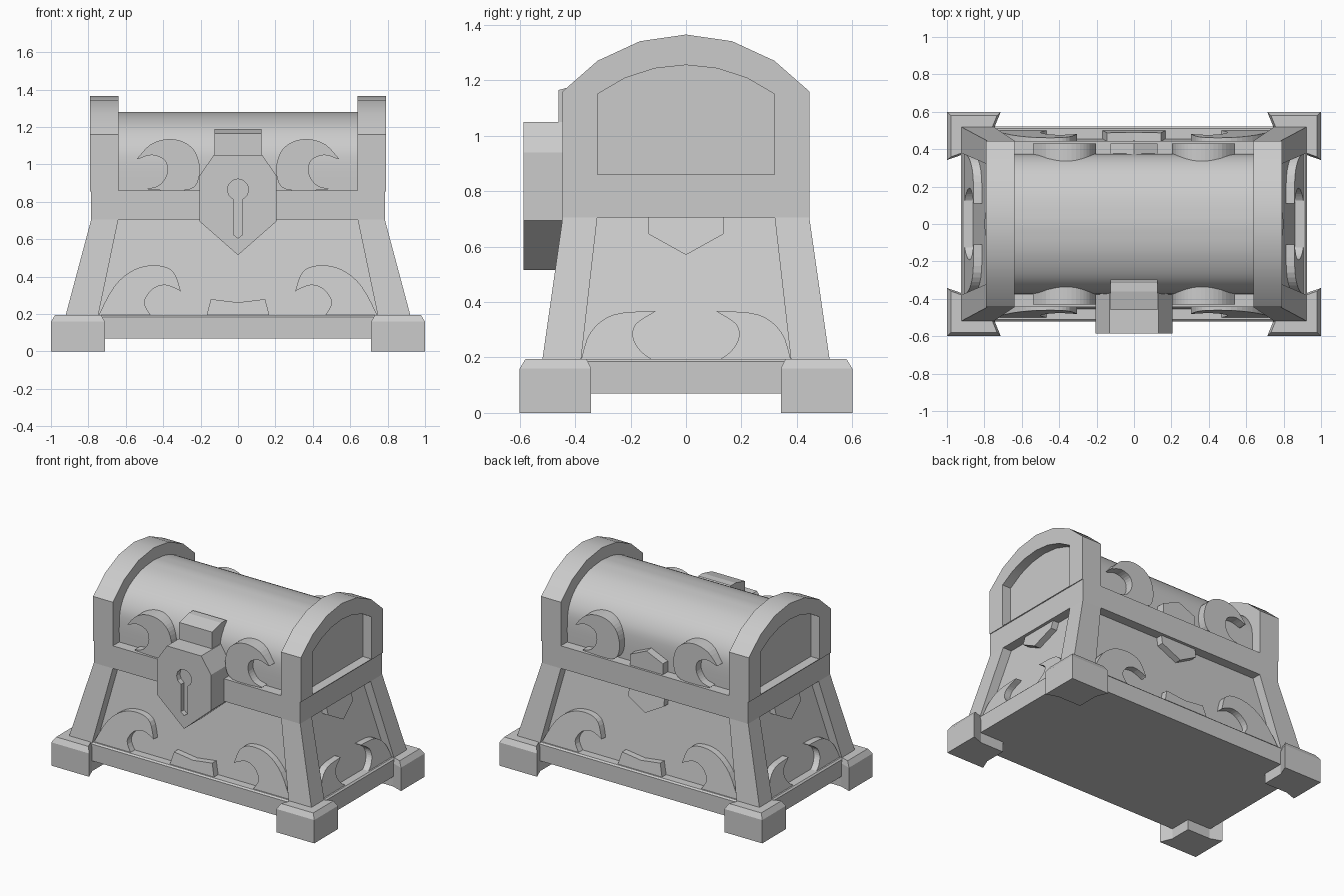
import bpy, bmesh, math
from mathutils import Vector

if "Cube" in bpy.data.objects:
    bpy.data.objects.remove(bpy.data.objects["Cube"])

GREY = (0.6, 0.6, 0.6, 1)
mat = bpy.data.materials.new("plain grey")
mat.use_nodes = True
mat.diffuse_color = GREY
mat.node_tree.nodes["Principled BSDF"].inputs["Base Color"].default_value = GREY


def finish(name, bm, smooth=False):
    bmesh.ops.recalc_face_normals(bm, faces=bm.faces)
    mesh = bpy.data.meshes.new(name)
    bm.to_mesh(mesh)
    bm.free()
    mesh.materials.append(mat)
    ob = bpy.data.objects.new(name, mesh)
    bpy.context.collection.objects.link(ob)
    if smooth:
        bpy.ops.object.select_all(action='DESELECT')
        ob.select_set(True)
        bpy.context.view_layer.objects.active = ob
        bpy.ops.object.shade_smooth_by_angle(angle=math.radians(40))
    return ob


def loft(name, loops, smooth=False, closed=False):
    """Skin a series of equal loops; cap the ends or close into a ring."""
    bm = bmesh.new()
    rings = [[bm.verts.new(p) for p in loop] for loop in loops]
    pairs = list(zip(rings, rings[1:]))
    if closed:
        pairs.append((rings[-1], rings[0]))
    else:
        bm.faces.new(rings[0])
        bm.faces.new(rings[-1])
    for a, b in pairs:
        for i in range(len(a)):
            j = (i + 1) % len(a)
            bm.faces.new((a[i], a[j], b[j], b[i]))
    return finish(name, bm, smooth)


def rect(x, y, z, x0=None, y0=None):
    x0 = -x if x0 is None else x0
    y0 = -y if y0 is None else y0
    return [(x0, y0, z), (x, y0, z), (x, y, z), (x0, y, z)]


def mirrored(half):
    """Complete a half outline listed from the centre outwards."""
    return half + [(-u, z) for u, z in reversed(half) if u > 0]


def rounded(points, steps=4):
    """Smooth curve through an open list of points."""
    out = []
    for i in range(len(points) - 1):
        a, b, c, d = [Vector(points[max(0, min(k, len(points) - 1))])
                      for k in range(i - 1, i + 3)]
        for s in range(steps):
            t = s / steps
            out.append(tuple(b + 0.5 * t * (c - a + t * (2 * a - 5 * b + 4 * c - d
                                                        + t * (3 * b - a - 3 * c + d)))))
    return out + [tuple(points[-1])]


def arch(half, spring, rise, base, n=6):
    r = (half * half + rise * rise) / (2 * rise)
    top = math.asin(half / r)
    arc = [(r * math.sin(a), spring + rise - r + r * math.cos(a))
           for a in (top - 2 * top * i / n for i in range(n + 1))]
    return [(half, base)] + arc + [(-half, base)]


# Sloping sides: outer distance from the centre at a height
BOTTOM, TOP, RECESS = 0.195, 0.705, 0.065
def slope_y(z): return 0.52 - 0.147 * (z - BOTTOM)
def slope_x(z): return 0.925 - 0.275 * (z - BOTTOM)


# Base plate, recessed lower body and the band above it
loft("base_plate", [rect(0.925, 0.52, 0.07), rect(0.925, 0.52, 0.185), rect(0.915, 0.51, BOTTOM)])
loft("lower_body", [rect(slope_x(z) - RECESS, slope_y(z) - RECESS, z) for z in (0.15, 0.72)])
loft("middle_band", [rect(0.785, 0.445, TOP), rect(0.785, 0.445, 0.86)])

# Corner posts and feet
FOOT = [(1, 0.6), (0.712, 0.6), (0.745, 0.52), (0.745, 0.37), (0.92, 0.37), (1, 0.342)]
for sx in (1, -1):
    for sy in (1, -1):
        side = ("left" if sx > 0 else "right") + ("_back" if sy > 0 else "_front")
        post = [rect(slope_x(BOTTOM), slope_y(BOTTOM), 0.18, 0.75, 0.38),
                rect(0.785, 0.445, TOP, 0.64, 0.32)]
        loft("post_" + side, [[(sx * x, sy * y, z) for x, y, z in l] for l in post])
        loft("foot_" + side,
             [[(sx * (0.85 + (x - 0.85) * k), sy * (0.46 + (y - 0.46) * k), z) for x, y in FOOT]
              for z, k in ((0, 1), (0.16, 1), (BOTTOM, 0.85))])

# Arched end frames with recessed panels
outer = arch(0.445, 1.16, 0.205, 0.855)
inner = arch(0.32, 1.15, 0.105, 0.86)
for s, side in ((1, "left"), (-1, "right")):
    def ring(profile, x): return [(s * x, y, z) for y, z in profile]
    loft("end_frame_" + side, [ring(outer, 0.64), ring(outer, 0.79), ring(inner, 0.79),
                               ring(inner, 0.64)], True, True)
    loft("end_panel_" + side, [ring(inner, 0.645), ring(inner, 0.725)])

# Barrel lid
lid_half = rounded([(0, 1.28), (0.13, 1.265), (0.235, 1.225), (0.31, 1.17), (0.36, 1.09), (0.375, 1.0), (0.375, 0.85)], 3)
loft("barrel_lid", [[(x, y, z) for y, z in mirrored(lid_half)] for x in (-0.66, 0.66)], True)


# Plates standing on a long side (front or back), an end, or the lid
def plate(name, outline, where, s, thick=0.045):
    def place(u, z, d):
        if where == "long":
            return (u, s * (slope_y(z) - RECESS + d), z)
        if where == "end":
            return (s * (slope_x(z) - RECESS + d), u, z)
        return (u, s * (0.385 + d), z)
    loft(name, [[place(u, z, d) for u, z in outline]
                for d in (-0.1 if where == "lid" else -0.02, thick)])


# Curling scrolls: outer curve, then hooked inner curve
lid_scroll = (rounded([(0.48, 0.865), (0.26, 0.865), (0.205, 0.95), (0.225, 1.06), (0.29, 1.12), (0.38, 1.135), (0.47, 1.105), (0.54, 1.03)])
              + rounded([(0.53, 1.03), (0.46, 1.05), (0.39, 1.02), (0.38, 0.95), (0.42, 0.89), (0.485, 0.87)]))
low_scroll = (rounded([(0.75, 0.185), (0.66, 0.35), (0.55, 0.44), (0.43, 0.46), (0.345, 0.425), (0.305, 0.32)])
              + rounded([(0.31, 0.325), (0.39, 0.355), (0.46, 0.33), (0.5, 0.26), (0.46, 0.185)]))
end_scroll = (rounded([(0.38, 0.185), (0.345, 0.29), (0.26, 0.355), (0.11, 0.367)])
              + rounded([(0.12, 0.36), (0.18, 0.32), (0.19, 0.27), (0.16, 0.22), (0.11, 0.185)]))
pendant = mirrored([(0, 0.57), (0.135, 0.645), (0.135, 0.71)])
low_tab = mirrored([(0, 0.262), (0.145, 0.28), (0.17, 0.185)])
for s, long_side, end in ((1, "back", "left"), (-1, "front", "right")):
    for m, hand in ((1, "a"), (-1, "b")):
        def flip(pts): return [(m * u, z) for u, z in pts]
        plate(f"lid_scroll_{long_side}_{hand}", flip(lid_scroll), "lid", s)
        plate(f"lower_scroll_{long_side}_{hand}", flip(low_scroll), "long", s)
        plate(f"end_scroll_{end}_{hand}", flip(end_scroll), "end", s)
    plate("pendant_" + long_side, pendant, "long", s)
    plate("pendant_" + end, pendant, "end", s)
    plate("lower_tab_" + long_side, low_tab, "long", s)
plate("lid_crest_back", mirrored([(0, 0.99), (0.125, 0.935), (0.125, 0.86)]), "lid", 1)

# Lock with a sunken keyhole, and its hasp over the lid
shield = mirrored([(0, 0.515), (0.205, 0.695), (0.205, 0.94), (0.13, 1.05)])
lock = loft("lock", [[(x, y, z) for x, z in shield] for y in (-0.36, -0.586)])
round_part = [(0.057 * math.sin(a), 0.865 - 0.057 * math.cos(a))
              for a in (math.radians(d) for d in range(25, 181, 31))]
keyhole = mirrored([(0, 0.605), (0.025, 0.625)] + round_part)
cutter = loft("keyhole_cutter", [[(x, y, z) for x, z in keyhole] for y in (-0.55, -0.65)])
cutter.hide_render = True
cut = lock.modifiers.new("keyhole", 'BOOLEAN')
cut.object = cutter
cut.solver = 'EXACT'
bpy.context.view_layer.objects.active = lock
bpy.ops.object.modifier_apply(modifier=cut.name)
bpy.data.objects.remove(cutter)
hasp = [(-0.2, 1.0), (-0.46, 1.0), (-0.46, 1.165), (-0.36, 1.19), (-0.31, 1.19), (-0.2, 1.1)]
loft("hasp", [[(x, y, z) for y, z in hasp] for x in (-0.125, 0.125)])
